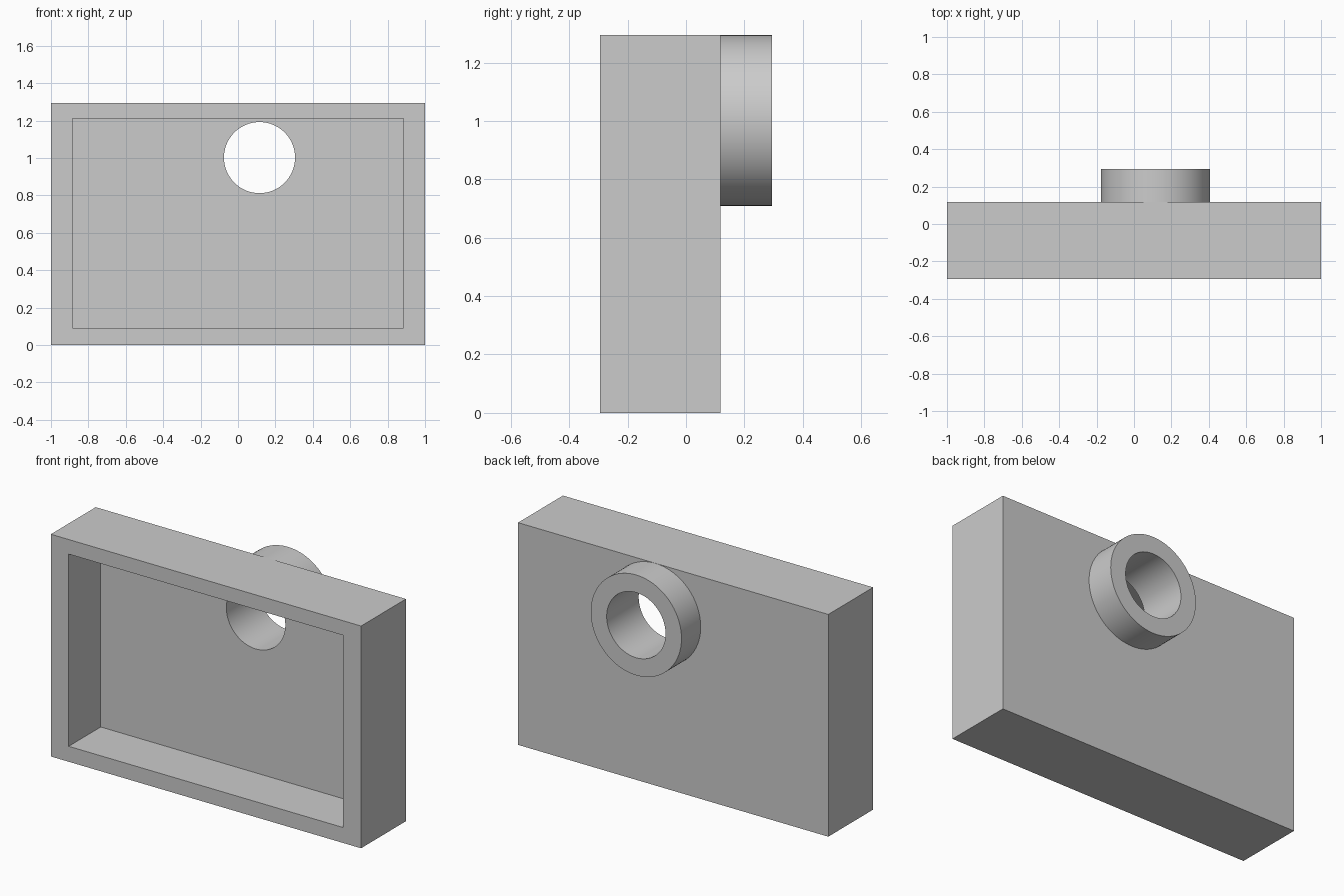
import bpy, math

cube = bpy.data.objects.get("Cube")
if cube:
    bpy.data.objects.remove(cube, do_unlink=True)

FRONT, FLOOR, WALL, BACK = -0.295, 0.0, 0.118, 0.295   # depth stations
HEIGHT = 1.295
RING_X, RING_Z, RING_R, BORE_R = 0.115, 1.002, 0.2925, 0.19

grey = bpy.data.materials.new("plain grey")
grey.use_nodes = True
colour = (0.6, 0.6, 0.6, 1)
grey.diffuse_color = colour
grey.node_tree.nodes["Principled BSDF"].inputs["Base Color"].default_value = colour


def box(name, x0, x1, y0, y1, z0, z1):
    bpy.ops.mesh.primitive_cube_add(size=1)
    ob = bpy.context.object
    ob.name = name
    for v in ob.data.vertices:
        v.co = (x1 if v.co.x > 0 else x0,
                y1 if v.co.y > 0 else y0,
                z1 if v.co.z > 0 else z0)
    ob.data.materials.append(grey)
    return ob


def rod(name, radius, y0, y1):
    bpy.ops.mesh.primitive_cylinder_add(
        vertices=96, radius=radius, depth=y1 - y0,
        location=(RING_X, (y0 + y1) / 2, RING_Z), rotation=(math.pi / 2, 0, 0))
    ob = bpy.context.object
    ob.name = name
    ob.data.materials.append(grey)
    return ob


def combine(target, tool, operation):
    mod = target.modifiers.new(operation.lower(), 'BOOLEAN')
    mod.operation, mod.solver, mod.object = operation, 'EXACT', tool
    bpy.ops.object.select_all(action='DESELECT')
    target.select_set(True)
    bpy.context.view_layer.objects.active = target
    bpy.ops.object.modifier_apply(modifier=mod.name)
    bpy.data.objects.remove(tool, do_unlink=True)


# Open-fronted tray
case = box("tray_with_collar", -1, 1, FRONT, WALL, 0, HEIGHT)
combine(case, box("pocket_cutter", -0.885, 0.885, FRONT - 0.1, FLOOR, 0.09, 1.21), 'DIFFERENCE')

# Round collar on the back, bored right through the wall
combine(case, rod("collar", RING_R, WALL / 2, BACK), 'UNION')
combine(case, rod("bore_cutter", BORE_R, FLOOR - 0.1, BACK + 0.1), 'DIFFERENCE')

case.select_set(True)
bpy.context.view_layer.objects.active = case
bpy.ops.object.shade_smooth_by_angle(angle=math.radians(30))
